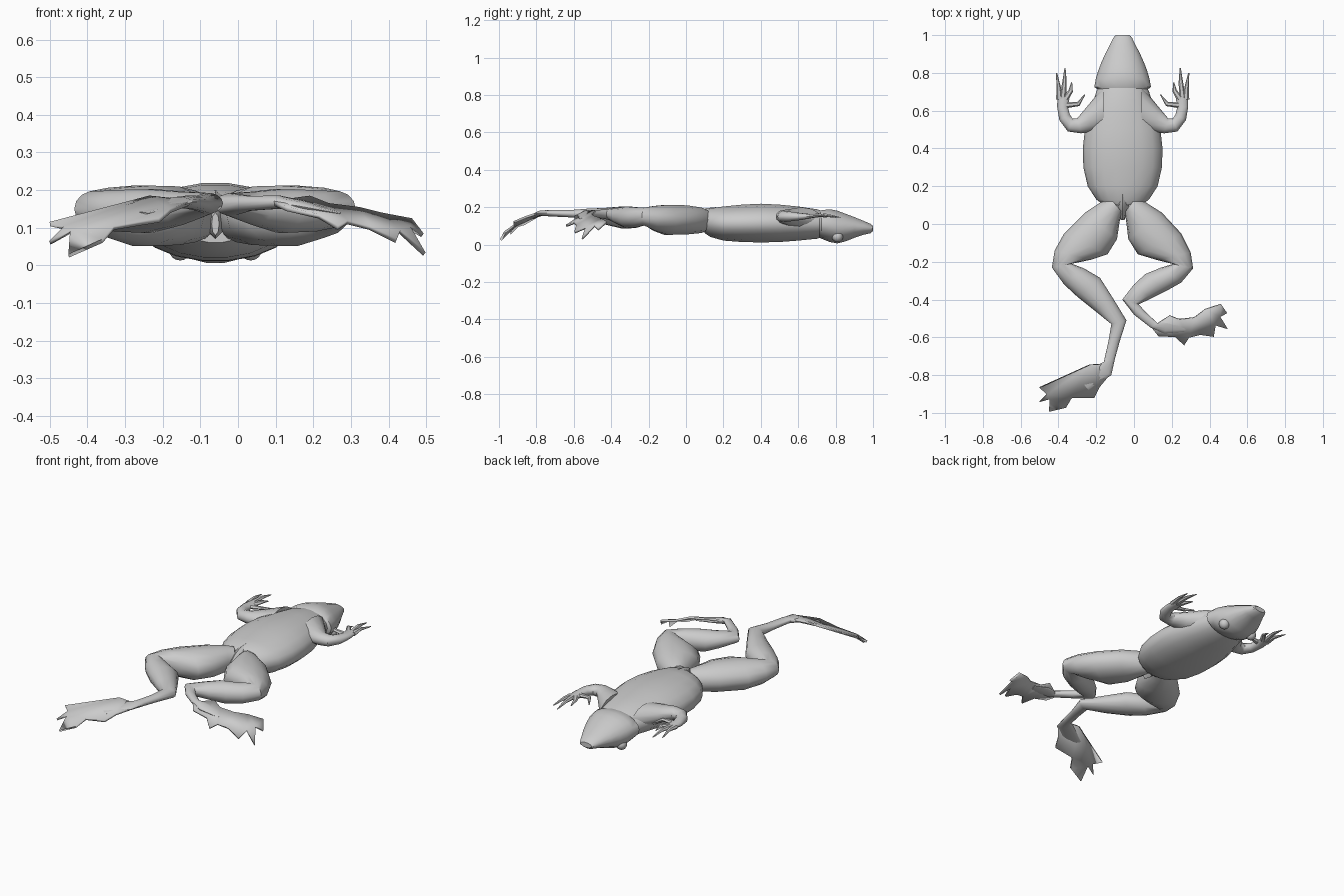
import bpy, bmesh, math
from mathutils import Vector

AXIS = -0.06  # symmetry line of the torso


def finish(name, bm):
    bmesh.ops.recalc_face_normals(bm, faces=bm.faces)
    me = bpy.data.meshes.new(name)
    bm.to_mesh(me)
    bm.free()
    ob = bpy.data.objects.new(name, me)
    bpy.context.collection.objects.link(ob)
    bpy.ops.object.select_all(action='DESELECT')
    ob.select_set(True)
    bpy.context.view_layer.objects.active = ob
    bpy.ops.object.shade_smooth_by_angle(angle=math.radians(40))
    return ob


def loft(name, stations, n=14):
    """Elliptical rings between two plan edges: (ax, ay, bx, by, mid z, half height)."""
    bm = bmesh.new()
    rings = []
    for ax, ay, bx, by, z, h in stations:
        c = Vector(((ax + bx) / 2, (ay + by) / 2, z))
        d = Vector(((bx - ax) / 2, (by - ay) / 2, 0))
        rings.append([bm.verts.new(c + d * math.cos(t) + Vector((0, 0, h * math.sin(t))))
                      for t in (2 * math.pi * i / n for i in range(n))])
    for r, s in zip(rings, rings[1:]):
        for i in range(n):
            j = (i + 1) % n
            bm.faces.new((r[i], r[j], s[j], s[i]))
    bm.faces.new(rings[0])
    bm.faces.new(rings[-1])
    return finish(name, bm)


def torso_loft(name, rows, n=18):
    """Rows along the torso axis: (y, half width, bottom z, top z)."""
    return loft(name, [(AXIS - w, y, AXIS + w, y, (b + t) / 2, (t - b) / 2)
                       for y, w, b, t in rows], n)


def webbed_foot(name, outline):
    bm = bmesh.new()
    f = bm.faces.new([bm.verts.new(p) for p in outline])
    bmesh.ops.triangulate(bm, faces=[f])
    ob = finish(name, bm)
    mod = ob.modifiers.new("thickness", 'SOLIDIFY')
    mod.thickness = 0.012
    mod.offset = 0


# Torso, head and pelvis spur (the animal lies on its back)
torso_loft("body", [(.76, .11, .05, .17), (.70, .14, .03, .19), (.6, .17, .02, .205),
                    (.5, .2, .012, .215), (.4, .211, .01, .22), (.3, .208, .012, .215),
                    (.2, .185, .02, .205), (.13, .14, .04, .195), (.10, .10, .06, .18)])
torso_loft("head", [(.69, .10, .05, .17), (.725, .15, .03, .185), (.77, .142, .012, .19),
                    (.81, .13, .005, .182), (.85, .115, .015, .167), (.9, .093, .035, .148),
                    (.95, .067, .052, .127), (.985, .05, .06, .112), (1.0, .035, .072, .1)])
torso_loft("pelvis_spur", [(.16, .05, .09, .2), (.11, .04, .08, .195),
                           (.06, .02, .07, .175), (.02, .01, .08, .14)], 8)

# Left leg, extended
loft("left_leg", [(-.13, .14, -.06, .06, .13, .06), (-.17, .12, -.075, .02, .13, .07),
                  (-.26, .06, -.09, -.08, .132, .08), (-.37, -.05, -.14, -.16, .132, .082),
                  (-.42, -.14, -.23, -.19, .14, .068), (-.435, -.23, -.33, -.21, .15, .048),
                  (-.37, -.32, -.265, -.235, .145, .056), (-.30, -.385, -.18, -.285, .145, .06),
                  (-.20, -.465, -.11, -.395, .152, .045), (-.12, -.53, -.04, -.51, .165, .028),
                  (-.135, -.62, -.075, -.62, .165, .02), (-.16, -.73, -.10, -.71, .168, .018),
                  (-.20, -.75, -.12, -.80, .168, .014), (-.30, -.81, -.24, -.88, .138, .004)])
webbed_foot("left_foot", [(-.15, -.74, .17), (-.235, -.745, .18), (-.28, -.79, .16),
                          (-.5, -.865, .11), (-.46, -.90, .1), (-.5, -.94, .06),
                          (-.445, -.925, .09), (-.45, -.99, .025), (-.39, -.94, .085),
                          (-.36, -.97, .065), (-.33, -.92, .1), (-.21, -.92, .12),
                          (-.18, -.86, .145), (-.13, -.80, .165)])

# Right leg, folded
loft("right_leg", [(.01, .14, -.05, .06, .13, .06), (.053, .12, -.042, .02, .13, .07),
                   (.148, .06, -.03, -.08, .132, .08), (.25, -.05, .02, -.16, .132, .082),
                   (.30, -.15, .12, -.19, .14, .068), (.313, -.235, .207, -.212, .15, .048),
                   (.25, -.31, .145, -.23, .145, .056), (.17, -.355, .06, -.265, .145, .06),
                   (.09, -.395, .0, -.32, .152, .045), (.025, -.425, -.062, -.40, .162, .03),
                   (.06, -.465, .0, -.48, .165, .02), (.125, -.525, .09, -.55, .168, .018),
                   (.19, -.50, .16, -.58, .158, .014), (.29, -.50, .27, -.57, .138, .004)])
webbed_foot("right_foot", [(.12, -.53, .17), (.19, -.485, .18), (.24, -.505, .16),
                           (.32, -.495, .15), (.38, -.45, .135), (.46, -.425, .12),
                           (.49, -.47, .08), (.455, -.49, .1), (.495, -.555, .03),
                           (.43, -.535, .09), (.42, -.595, .065), (.35, -.585, .1),
                           (.29, -.60, .115), (.265, -.64, .1), (.215, -.595, .13),
                           (.13, -.595, .15), (.095, -.55, .165)])

# Arms, fingers and eyes, mirrored about the torso axis
arm = [(.10, .73, .10, .50, .13, .07), (.19, .62, .16, .49, .145, .045),
       (.24, .56, .22, .48, .15, .035), (.265, .557, .29, .49, .15, .03),
       (.28, .58, .335, .55, .15, .025), (.29, .62, .347, .62, .15, .018),
       (.282, .66, .345, .68, .152, .011)]
# Finger centre lines: base, middle, tip
fingers = [((.335, .66), (.338, .72), (.35, .80)), ((.318, .66), (.308, .75), (.305, .825)),
           ((.305, .66), (.275, .705), (.27, .75)), ((.30, .63), (.235, .635), (.20, .685))]
for side, s in (("right", 1), ("left", -1)):
    loft(side + "_arm", [(AXIS + s * a, b, AXIS + s * c, d, z, h) for a, b, c, d, z, h in arm], 12)
    for k, pts in enumerate(fingers):
        direction = (Vector(pts[2]) - Vector(pts[0])).normalized()
        px, py = -direction.y, direction.x
        rows = [(AXIS + s * (x - px * w), y - py * w, AXIS + s * (x + px * w), y + py * w, z, w * .7)
                for (x, y), w, z in zip(pts, (.018, .012, .003), (.152, .158, .145))]
        loft(f"{side}_finger_{k + 1}", rows, 6)
    bm = bmesh.new()
    bmesh.ops.create_uvsphere(bm, u_segments=12, v_segments=8, radius=.03)
    bmesh.ops.translate(bm, verts=bm.verts, vec=(AXIS + s * .094, .81, .043))
    finish(side + "_eye", bm)
    bm = bmesh.new()
    bmesh.ops.create_uvsphere(bm, u_segments=8, v_segments=6, radius=.013)
    bmesh.ops.translate(bm, verts=bm.verts, vec=(AXIS + s * .034, .986, .085))
    finish(side + "_nostril", bm)
